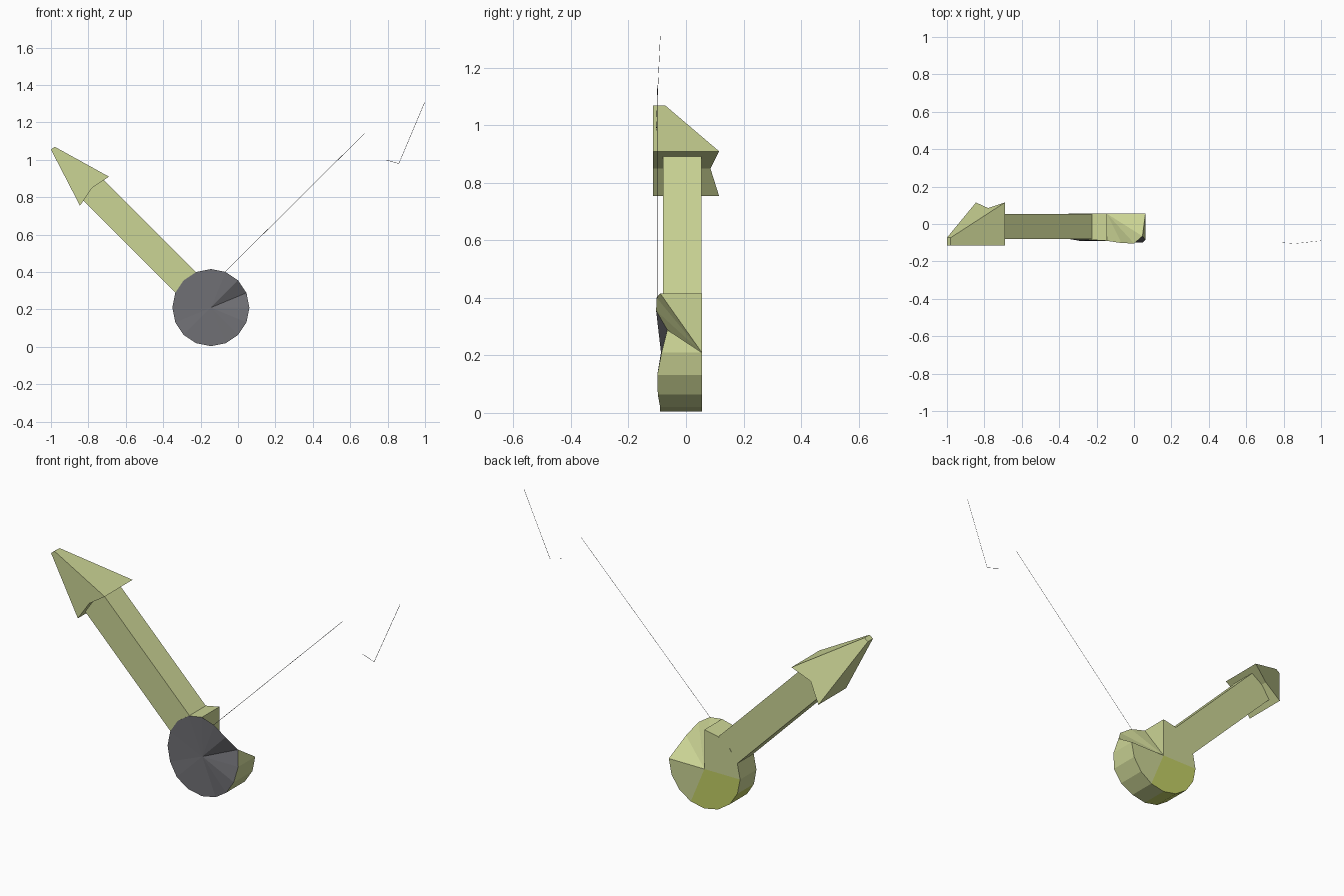
import bpy, bmesh, math
from mathutils import Vector

if "Cube" in bpy.data.objects:
    bpy.data.objects.remove(bpy.data.objects["Cube"])


def material(name, rgb):
    m = bpy.data.materials.new(name)
    m.diffuse_color = (*rgb, 1)
    m.use_nodes = True
    m.node_tree.nodes["Principled BSDF"].inputs["Base Color"].default_value = m.diffuse_color
    return m


GREEN = material("pale green", (0.60, 0.66, 0.30))
OLIVE = material("olive green", (0.54, 0.62, 0.13))
GREY = material("dark grey", (0.16, 0.16, 0.175))


def finish(name, bm, mats):
    bmesh.ops.recalc_face_normals(bm, faces=bm.faces)
    me = bpy.data.meshes.new(name)
    bm.to_mesh(me)
    bm.free()
    for m in mats:
        me.materials.append(m)
    ob = bpy.data.objects.new(name, me)
    bpy.context.collection.objects.link(ob)
    return ob


def loft(name, front, back, mats):
    """Solid between two matching outlines."""
    bm = bmesh.new()
    f = [bm.verts.new(p) for p in front]
    b = [bm.verts.new(p) for p in back]
    bm.faces.new(f)
    bm.faces.new(b[::-1])
    n = len(f)
    for i in range(n):
        bm.faces.new((f[i], b[i], b[(i + 1) % n], f[(i + 1) % n]))
    return finish(name, bm, mats)


# Hub: 16-sided disc, its upper right quarter cut away behind the front plate
CX, CZ, R, BACK, N = -0.145, 0.21, 0.206, 0.055, 16
dents = {0: -0.085, 1: -0.065, 2: -0.104, 3: -0.102, 5: -0.085,
         6: -0.082, 7: -0.08, 8: -0.08, 9: -0.082, 15: -0.1, 14: -0.098}


def rim(k, y):
    a = math.tau * k / N
    return (CX + R * math.cos(a), y, CZ + R * math.sin(a))


bm = bmesh.new()
fr = [bm.verts.new(rim(k, dents.get(k, -0.09))) for k in range(N)]
bk = {k % N: bm.verts.new(rim(k, BACK)) for k in range(4, N + 1)}
fc = bm.verts.new((CX, -0.087, CZ))
bc = bm.verts.new((CX, BACK, CZ))


def face(vs, mat):
    bm.faces.new(vs).material_index = mat


for k in range(N):
    j = (k + 1) % N
    face((fc, fr[k], fr[j]), 2)
    if k >= 4:
        face((bc, bk[j], bk[k]), 1 if 8 <= k < 13 else 0)
        face((fr[k], bk[k], bk[j], fr[j]), 1 if 9 <= k < 12 else 0)
    elif k > 0:
        face((bc, fr[j], fr[k]), 0)
face((bc, bk[4], fr[4]), 0)
face((bc, fr[1], bk[0]), 0)
face((bk[0], fr[1], fr[0]), 0)
finish("hub", bm, [GREEN, OLIVE, GREY])

# Broad hand shaft, running diagonally out of the hub
d = Vector((-1, 0, 1)).normalized()
s = Vector((1, 0, 1)).normalized() * 0.078
c = Vector((CX, 0, CZ))


def shaft_ring(y):
    return [c + d * t + s * w + Vector((0, y, 0))
            for t, w in ((0.08, -1), (0.08, 1), (0.9, 1), (0.9, -1))]


loft("hand_shaft", shaft_ring(-0.08), shaft_ring(0.0545), [GREEN])

# Arrowhead: flat front, back sloping down to the tip
head = [(-0.69, 0.91), (-0.98, 1.07), (-1.0, 1.055), (-0.845, 0.755), (-0.78, 0.85)]
depth = [0.115, -0.073, -0.073, 0.115, 0.085]
loft("arrowhead", [(x, -0.115, z) for x, z in head],
     [(x, y, z) for (x, z), y in zip(head, depth)], [GREEN])


# Hair-thin second hand
def hair(name, p, q, w=0.001):
    p, q = Vector(p), Vector(q)
    side = (q - p).cross(Vector((0, 1, 0))).normalized() * w
    up = Vector((0, w, 0))
    loft(name, [p + side, p - side, p + up], [q + side, q - side, q + up], [GREY])


hair("needle", (-0.07, -0.1, 0.4), (0.675, -0.1, 1.14))
hair("needle_tip_side", (0.86, -0.105, 0.98), (0.999, -0.09, 1.31))
hair("needle_tip_base", (0.79, -0.1, 1.0), (0.86, -0.105, 0.98))
